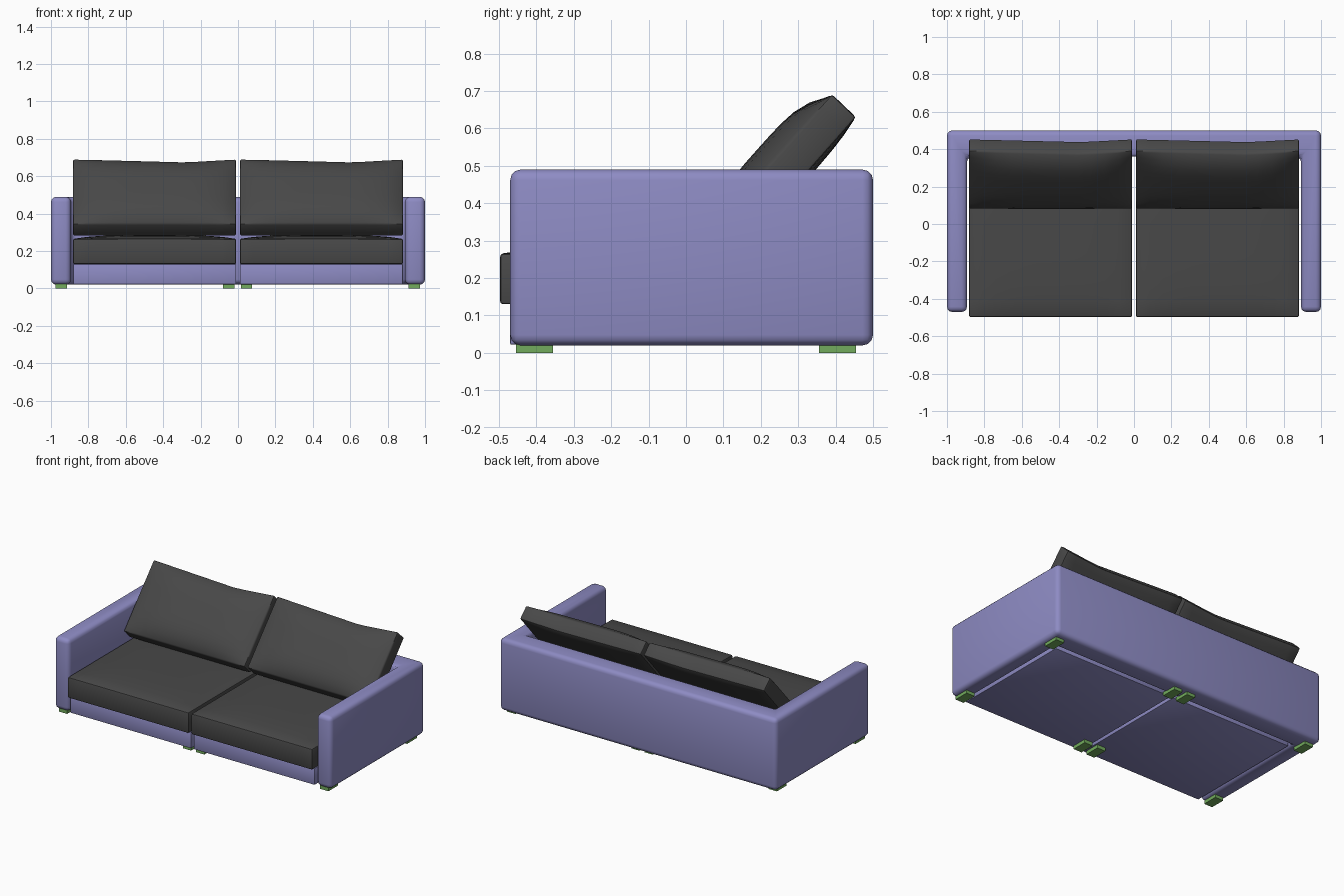
import bpy
import bmesh
import math
from mathutils import Vector

default = bpy.data.objects.get("Cube")
if default:
    bpy.data.objects.remove(default, do_unlink=True)


def material(name, rgb):
    mat = bpy.data.materials.new(name)
    mat.use_nodes = True
    colour = (*rgb, 1)
    mat.diffuse_color = colour
    mat.node_tree.nodes["Principled BSDF"].inputs["Base Color"].default_value = colour
    return mat


LILAC = material("lilac fabric", (0.27, 0.26, 0.55))
CHARCOAL = material("charcoal fabric", (0.065, 0.065, 0.065))
GREEN = material("green feet", (0.17, 0.41, 0.11))


def finish(name, bm, mat, bevel=0, segments=2):
    """Turn a bmesh into a softly bevelled object."""
    bmesh.ops.recalc_face_normals(bm, faces=bm.faces)
    mesh = bpy.data.meshes.new(name)
    bm.to_mesh(mesh)
    bm.free()
    mesh.materials.append(mat)
    obj = bpy.data.objects.new(name, mesh)
    bpy.context.collection.objects.link(obj)
    bpy.context.view_layer.objects.active = obj
    obj.select_set(True)
    if bevel:
        mod = obj.modifiers.new("Soft edges", "BEVEL")
        mod.width = bevel
        mod.segments = segments
        mod.limit_method = "ANGLE"
        mod.angle_limit = math.radians(40)
        bpy.ops.object.modifier_apply(modifier=mod.name)
    bpy.ops.object.shade_smooth_by_angle(angle=math.radians(35))
    obj.select_set(False)
    return obj


def prism(name, outline, z0, z1, mat, bevel=0, segments=2):
    """Extrude a plan outline upwards."""
    bm = bmesh.new()
    face = bm.faces.new([bm.verts.new((x, y, z0)) for x, y in outline])
    new = bmesh.ops.extrude_face_region(bm, geom=[face])["geom"]
    verts = [v for v in new if isinstance(v, bmesh.types.BMVert)]
    bmesh.ops.translate(bm, verts=verts, vec=(0, 0, z1 - z0))
    return finish(name, bm, mat, bevel, segments)


def block(name, x0, x1, y0, y1, z0, z1, mat, bevel=0):
    return prism(name, [(x0, y0), (x1, y0), (x1, y1), (x0, y1)], z0, z1, mat, bevel)


def puff(t, power=4):
    return 1 - abs(2 * t - 1) ** power


def cushion(name, x0, x1, face, rear, face_bulge, rear_bulge, sag=0, nu=12, nv=10):
    """Loft a padded slab along x; face and rear are (start, end) lines in the yz plane."""
    bm = bmesh.new()

    def line(ends, bulge, u, outward):
        a, b = Vector(ends[0]), Vector(ends[1])
        along = (b - a).normalized()
        normal = Vector((-along.y, along.x)) * outward
        dip = sag * min(u / 0.69, (1 - u) / 0.31)
        pts = []
        for j in range(nv + 1):
            t = j / nv
            pts.append(a.lerp(b, t) + normal * bulge * puff(t) * puff(u) - along * dip * t)
        return pts

    rings = []
    for i in range(nu + 1):
        u = i / nu
        ring = line(face, face_bulge, u, 1) + line(rear, rear_bulge, u, -1)[::-1]
        rings.append([bm.verts.new((x0 + (x1 - x0) * u, p.x, p.y)) for p in ring])
    count = len(rings[0])
    for r, s in zip(rings, rings[1:]):
        for k in range(count):
            n = (k + 1) % count
            bm.faces.new((r[k], r[n], s[n], s[k]))
    # End caps are strips between the two padded sides
    for ring in (rings[0], rings[-1]):
        for j in range(nv):
            bm.faces.new((ring[j], ring[j + 1], ring[count - 2 - j], ring[count - 1 - j]))
    return finish(name, bm, CHARCOAL, 0.008)


# Arms and back as one U-shaped shell
shell = [(-1, -0.47), (-0.893, -0.47), (-0.893, 0.36), (0.893, 0.36),
         (0.893, -0.47), (1, -0.47), (1, 0.5), (-1, 0.5)]
prism("arms_and_back", shell, 0.02, 0.49, LILAC, 0.028, 3)

# Two seats, each with a base, a seat cushion and a leaning back cushion
for side, x0 in (("right", -0.882), ("left", 0.01)):
    x1 = x0 + 0.872
    block(side + "_seat_base", x0, x1, -0.47, 0.345, 0.022, 0.13, LILAC, 0.004)
    cushion(side + "_seat_cushion", x0, x1,
            ((-0.497, 0.265), (0.35, 0.265)), ((-0.497, 0.13), (0.35, 0.13)), 0.02, 0)
    cushion(side + "_back_cushion", x0, x1,
            ((0.08, 0.345), (0.39, 0.692)), ((0.145, 0.28), (0.455, 0.63)), 0.05, 0.012, 0.022)

# Flat feet at the corners and in pairs at the middle
for row, y in (("front", -0.405), ("back", 0.405)):
    for place, x in (("right", -0.945), ("middle_right", -0.05),
                     ("middle_left", 0.046), ("left", 0.942)):
        block(f"{row}_{place}_foot", x - 0.03, x + 0.03, y - 0.05, y + 0.05, 0, 0.024, GREEN)
